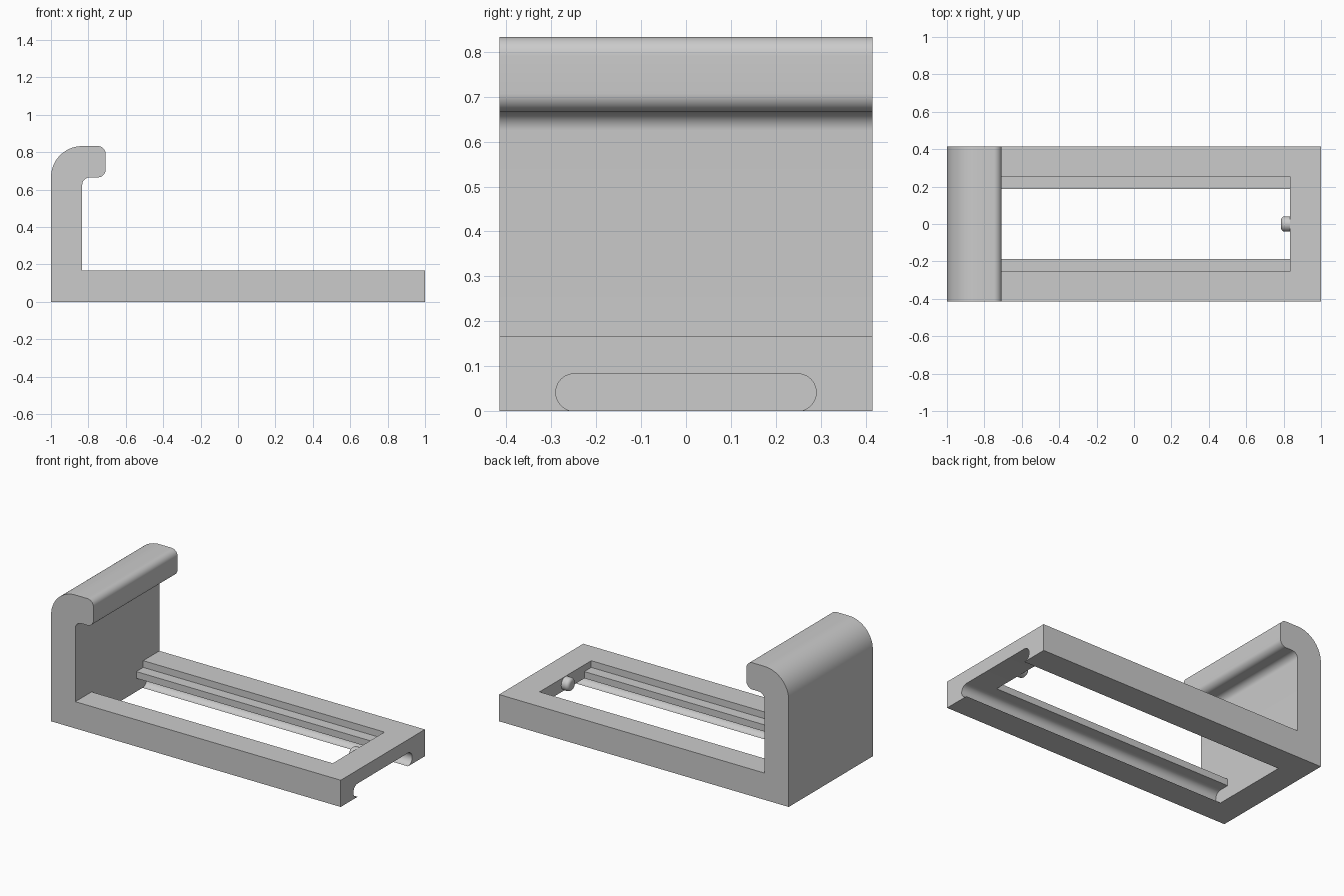
import bpy, bmesh, math
from mathutils import Matrix, Vector

cube = bpy.data.objects.get("Cube")
if cube:
    bpy.data.objects.remove(cube, do_unlink=True)

grey = bpy.data.materials.new("plain grey")
grey.use_nodes = True
grey.diffuse_color = (0.6, 0.6, 0.6, 1)
grey.node_tree.nodes["Principled BSDF"].inputs["Base Color"].default_value = (0.6, 0.6, 0.6, 1)

WALL = 0.833    # inner end of the frame
HALF = 0.415    # half width
TOP = 0.167     # frame height
ROOF = 0.083    # channel height
R = ROOF / 2    # channel and fillet radius
SLOT = 0.29     # half width of channel


def arc(cx, cy, r, start, end, steps=12):
    """Points of an arc, angles in degrees."""
    angles = [math.radians(start + (end - start) * i / steps) for i in range(steps + 1)]
    return [(cx + r * math.cos(a), cy + r * math.sin(a)) for a in angles]


def finish(name, bm):
    bmesh.ops.recalc_face_normals(bm, faces=bm.faces)
    mesh = bpy.data.meshes.new(name)
    bm.to_mesh(mesh)
    bm.free()
    mesh.materials.append(grey)
    obj = bpy.data.objects.new(name, mesh)
    bpy.context.collection.objects.link(obj)
    bpy.ops.object.select_all(action='DESELECT')
    obj.select_set(True)
    bpy.context.view_layer.objects.active = obj
    bpy.ops.object.shade_smooth_by_angle(angle=math.radians(35))
    return obj


def prism(name, profile, place, push):
    """Extrude a closed profile; place turns a 2D point into 3D."""
    bm = bmesh.new()
    face = bm.faces.new([bm.verts.new(place(*p)) for p in profile])
    made = bmesh.ops.extrude_face_region(bm, geom=[face])["geom"]
    moved = [v for v in made if isinstance(v, bmesh.types.BMVert)]
    bmesh.ops.translate(bm, verts=moved, vec=Vector(push))
    return finish(name, bm)


# Upright wall with its hooked lip
tip = -0.708
hook = [(-1, 0)]
hook += arc(-WALL, WALL - TOP, TOP, 180, 90, 20)
hook += arc(tip - R, WALL - R, R, 90, 0)
hook += arc(tip - R, WALL - TOP + R, R, 0, -90)
hook += arc(-WALL + R, WALL - TOP - R, R, 90, 180)
hook += [(-WALL, 0)]
prism("hooked_wall", hook, lambda x, z: (x, -HALF, z), (0, 2 * HALF, 0))

# Side rails: stepped ledge above, rounded groove below
groove = arc(SLOT - R, R, R, 90, -90, 20)
rail = [(HALF, 0), (HALF, TOP), (0.255, TOP), (0.255, 0.125), (0.187, 0.125), (0.187, ROOF)]
rail += groove
for side, name in ((1, "left"), (-1, "right")):
    pts = [(side * y, z) for y, z in rail]
    # back rail lies at +y, front rail at -y
    label = "back_rail" if side > 0 else "front_rail"
    prism(label, pts, lambda y, z: (-WALL, y, z), (2 * WALL, 0, 0))

# End bar with the channel running out through it
bar = [(HALF, 0), (HALF, TOP), (-HALF, TOP), (-HALF, 0)]
bar += [(-y, z) for y, z in reversed(groove)]
bar += groove
prism("end_bar", bar, lambda y, z: (WALL, y, z), (1 - WALL, 0, 0))

# Small rounded catch on the inner face of the end bar
bm = bmesh.new()
bmesh.ops.create_cone(bm, cap_ends=True, segments=32, radius1=0.041, radius2=0.041, depth=0.1,
                      matrix=Matrix.Translation((0.836, 0, 0.125)) @ Matrix.Rotation(math.pi / 2, 4, 'Y'))
rim = [e for e in bm.edges if all(v.co.x < WALL for v in e.verts)]
bmesh.ops.bevel(bm, geom=rim, offset=0.021, segments=6, profile=0.5, affect='EDGES')
finish("catch_knob", bm)
